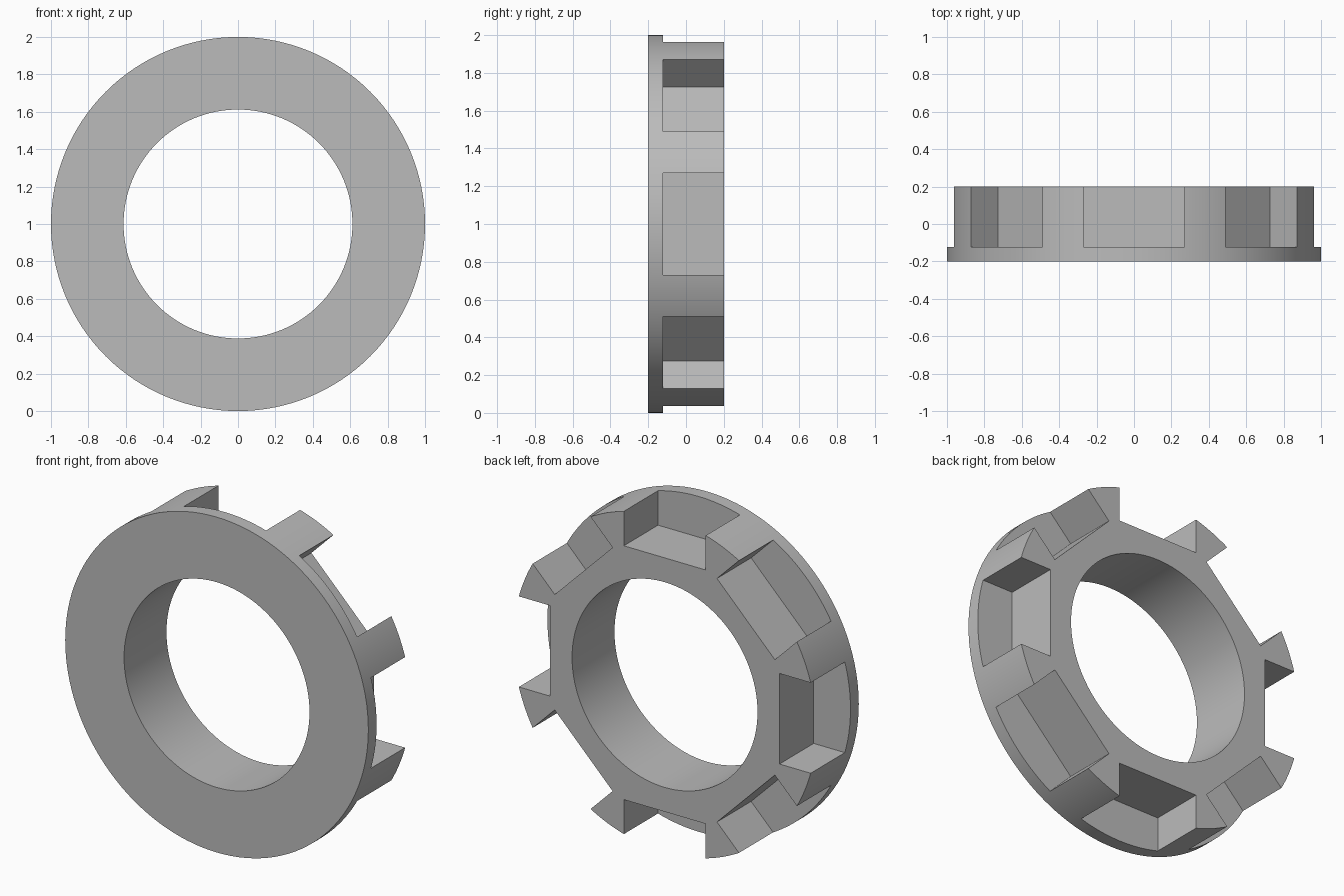
import bpy
import math
from mathutils import Matrix, Vector

if "Cube" in bpy.data.objects:
    bpy.data.objects.remove(bpy.data.objects["Cube"], do_unlink=True)

OUTER, BORE = 1.0, 0.612        # ring radii
FRONT, BACK = -0.2, 0.2         # ring faces
FLANGE_BACK = -0.122            # where the notches stop
NOTCHES, HALF_WIDTH, FLOOR = 8, 0.27, 0.757
CENTRE = Vector((0, 0, 1))


def cylinder(name, radius, depth):
    bpy.ops.mesh.primitive_cylinder_add(
        vertices=128, radius=radius, depth=depth,
        location=CENTRE, rotation=(math.pi / 2, 0, 0))
    obj = bpy.context.object
    obj.name = name
    return obj


def cut(target, cutter):
    """Subtract the cutter from the target, then discard the cutter."""
    cutter.hide_render = True
    bpy.context.view_layer.objects.active = target
    mod = target.modifiers.new("Cut", 'BOOLEAN')
    mod.operation, mod.solver, mod.object = 'DIFFERENCE', 'EXACT', cutter
    bpy.ops.object.modifier_apply(modifier=mod.name)
    bpy.data.objects.remove(cutter, do_unlink=True)


# Ring body with its central bore
ring = cylinder("castellated_ring", OUTER, BACK - FRONT)
cut(ring, cylinder("bore_cutter", BORE, 1))

# Flat-floored notches, open to the rim and the back
for i in range(NOTCHES):
    turn = Matrix.Rotation(i * math.tau / NOTCHES, 4, 'Y')
    size = Vector((2 * HALF_WIDTH, 0.5, 0.5))
    middle = Vector((0, FLANGE_BACK + size.y / 2, FLOOR + size.z / 2))
    bpy.ops.mesh.primitive_cube_add(size=1)
    cutter = bpy.context.object
    cutter.name = "notch_cutter"
    cutter.matrix_world = (Matrix.Translation(CENTRE) @ turn
                           @ Matrix.Translation(middle) @ Matrix.Diagonal(size).to_4x4())
    bpy.context.view_layer.update()
    cut(ring, cutter)

# Plain grey finish
grey = bpy.data.materials.new("plain_grey")
grey.use_nodes = True
colour = (0.5, 0.5, 0.5, 1)
grey.diffuse_color = colour
grey.node_tree.nodes["Principled BSDF"].inputs["Base Color"].default_value = colour
ring.data.materials.clear()
ring.data.materials.append(grey)

# Smooth round walls, crisp edges
bpy.ops.object.select_all(action='DESELECT')
ring.select_set(True)
bpy.context.view_layer.objects.active = ring
bpy.ops.object.transform_apply(location=False, rotation=True, scale=True)
bpy.ops.object.shade_smooth_by_angle(angle=math.radians(25))
